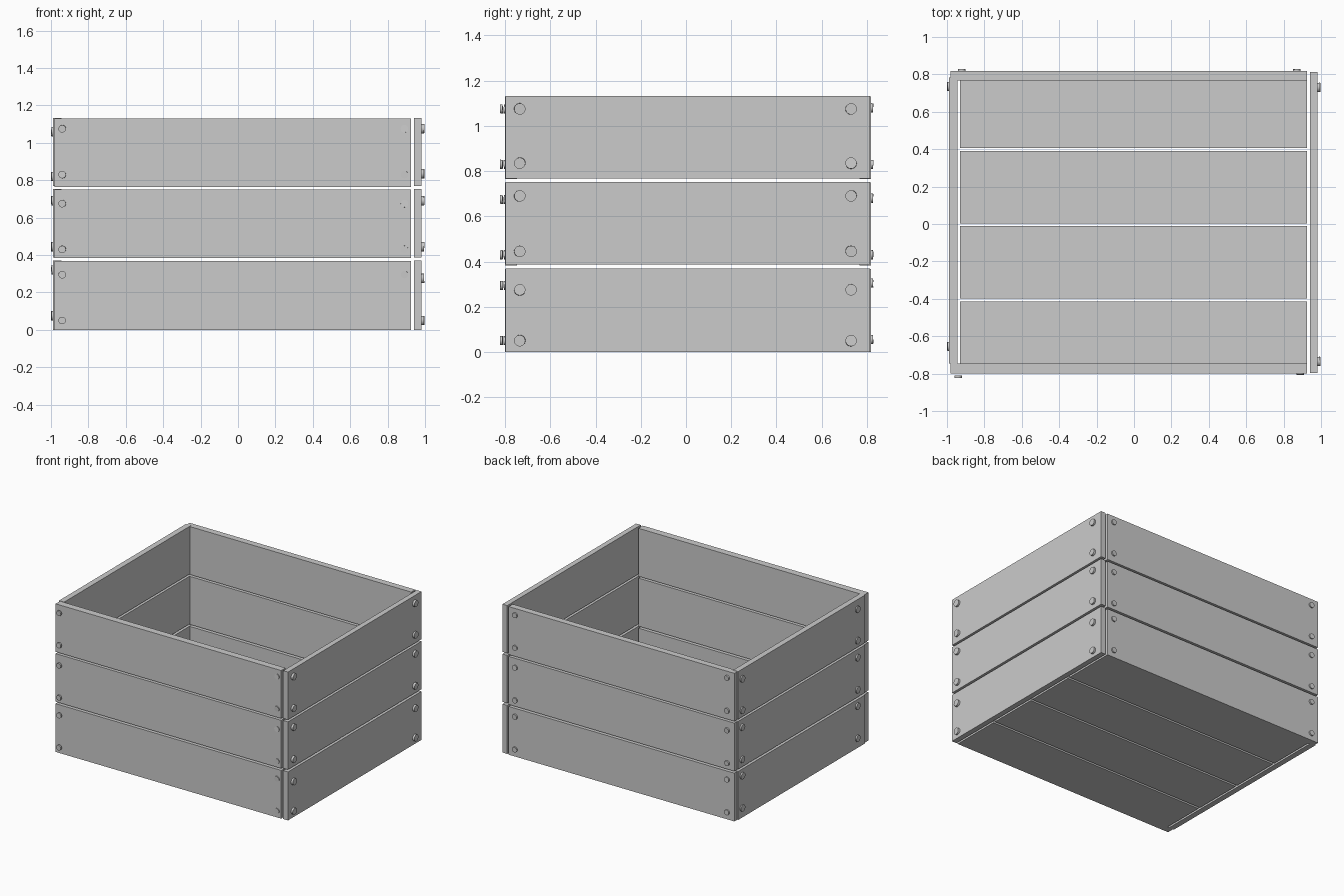
import bpy, math, random
from mathutils import Vector

if "Cube" in bpy.data.objects:
    bpy.data.objects.remove(bpy.data.objects["Cube"])

random.seed(4)


def plank(name, x, y, z):
    """Box given by its (min, max) range on each axis."""
    bpy.ops.mesh.primitive_cube_add(size=1)
    o = bpy.context.object
    o.name = name
    for v in o.data.vertices:
        v.co = [r[0] if c < 0 else r[1] for c, r in zip(v.co, (x, y, z))]
    return o


def nail(name, pos, normal, radius, depth):
    """Nail head whose centre is pos, facing along normal with a slight tilt."""
    tilt = Vector([random.uniform(-0.06, 0.06) for _ in range(3)])
    rot = (Vector(normal) + tilt).to_track_quat('Z', 'Y').to_euler()
    bpy.ops.mesh.primitive_cylinder_add(vertices=20, radius=radius, depth=depth,
                                        location=pos, rotation=rot)
    o = bpy.context.object
    o.name = name
    bpy.ops.object.shade_smooth_by_angle(angle=math.radians(40))


# wall planks, three rows
rows = [(0.0, 0.368), (0.383, 0.75), (0.764, 1.13)]
for i, z in enumerate(rows, 1):
    side_z = (z[0] + (0.004 if i > 1 else 0), z[1] + 0.002)
    plank(f"front_plank_{i}", (-0.98, 0.925), (-0.80, -0.747), z)
    plank(f"back_plank_{i}", (-0.98, 0.925), (0.768, 0.817), z)
    plank(f"right_plank_{i}", (0.94, 0.98), (-0.797, 0.813), side_z)
    plank(f"left_plank_{i}", (-0.988, -0.945), (-0.747, 0.782), side_z)

# floor planks
for i in range(4):
    y = -0.80 + i * 0.402
    plank(f"floor_plank_{i + 1}", (-0.93, 0.925), (y, y + 0.386), (0.0, 0.045))

# nail heads, two heights per row at each end of every wall
front_z = [0.05, 0.295, 0.43, 0.675, 0.83, 1.075]
back_z = [0.055, 0.305, 0.43, 0.68, 0.83, 1.08]
right_z = [0.05, 0.275, 0.445, 0.69, 0.835, 1.075]
left_z = [0.075, 0.32, 0.445, 0.69, 0.82, 1.06]
for i in range(6):
    nail("front_left_nail", (-0.94, -0.816, front_z[i]), (0, -1, 0), 0.02, 0.012)
    nail("front_right_nail", (0.89, -0.80, front_z[i]), (0, -1, 0), 0.02, 0.012)
    for x in (-0.92, 0.87):
        nail("back_nail", (x, 0.82, back_z[i]), (0, 1, 0), 0.02, 0.014)
    for y in (-0.735, 0.73):
        nail("right_nail", (0.986, y, right_z[i]), (1, 0, 0), 0.025, 0.018)
    for y in (-0.655, 0.735):
        nail("left_nail", (-0.991, y, left_z[i]), (-1, 0, 0), 0.025, 0.014)
